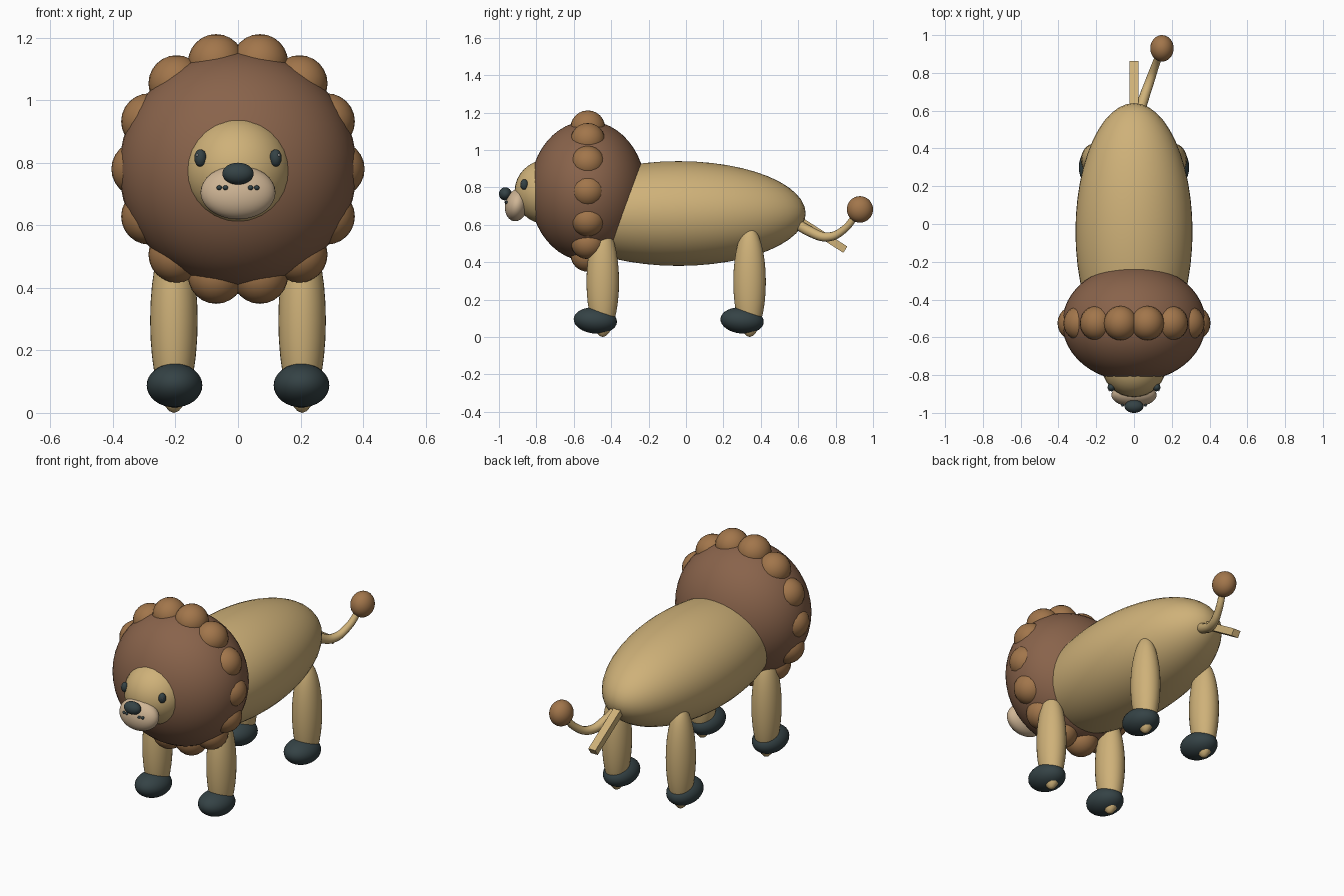
import bpy
from math import sin, cos, pi, radians
from mathutils import Vector

if "Cube" in bpy.data.objects:
    bpy.data.objects.remove(bpy.data.objects["Cube"])


def material(name, rgb):
    m = bpy.data.materials.new(name)
    m.diffuse_color = (*rgb, 1)
    m.use_nodes = True
    m.node_tree.nodes["Principled BSDF"].inputs["Base Color"].default_value = m.diffuse_color
    return m


TAN = material("tan", (0.62, 0.44, 0.19))
BROWN = material("brown", (0.25, 0.125, 0.07))
TUFT = material("tuft_brown", (0.36, 0.18, 0.07))
DARK = material("dark", (0.035, 0.055, 0.06))
CREAM = material("cream", (0.62, 0.46, 0.30))
WHITE = material("white", (0.9, 0.9, 0.9))


def ball(name, loc, radii, mat, rot=(0, 0, 0), segs=32):
    bpy.ops.mesh.primitive_uv_sphere_add(segments=segs, ring_count=segs // 2,
                                         radius=1, location=loc, rotation=rot)
    ob = bpy.context.object
    ob.name = name
    ob.scale = radii
    ob.data.materials.append(mat)
    bpy.ops.object.shade_smooth()
    return ob


# body, mane and head
ball("body", (0, -0.04, 0.66), (0.31, 0.68, 0.28), TAN, segs=48)
ball("mane", (0, -0.525, 0.78), (0.38, 0.31, 0.375), BROWN, segs=48)
ball("head", (0, -0.745, 0.775), (0.172, 0.172, 0.172), TAN)

# ring of mane tufts
for i in range(14):
    a = 2 * pi * i / 14
    ball(f"mane_tuft_{i}", (0.315 * cos(a), -0.525, 0.78 + 0.35 * sin(a)),
         (0.09, 0.092, 0.09), TUFT, segs=24)

# muzzle and nose
ball("muzzle", (0, -0.905, 0.705), (0.12, 0.062, 0.087), CREAM, (radians(-12), 0, 0))
ball("nose", (0, -0.966, 0.765), (0.05, 0.034, 0.035), DARK)

for side, s in (("left", 1), ("right", -1)):
    # eyes and muzzle dots
    ball(f"eye_{side}", (s * 0.12, -0.865, 0.815), (0.02, 0.021, 0.028), DARK, segs=16)
    ball(f"eye_glint_{side}", (s * 0.131, -0.882, 0.824), (0.004, 0.004, 0.004), WHITE, segs=8)
    for k, x in enumerate((0.04, 0.06)):
        ball(f"muzzle_dot_{side}_{k}", (s * x, -0.962 + 0.2 * (x - 0.04), 0.72),
             (0.009, 0.009, 0.008), DARK, segs=8)
    # legs and paws
    for end, y in (("front", -0.445), ("back", 0.34)):
        ball(f"{end}_leg_{side}", (s * 0.205, y, 0.295), (0.076, 0.087, 0.295), TAN)
        ball(f"{end}_paw_{side}", (s * 0.203, y - 0.04, 0.088), (0.089, 0.116, 0.07),
             DARK, (radians(-5), 0, 0))

# curved tail
cu = bpy.data.curves.new("tail", "CURVE")
cu.dimensions = "3D"
cu.bevel_depth = 0.024
cu.bevel_resolution = 4
cu.use_fill_caps = True
sp = cu.splines.new("BEZIER")
pts = [((0.015, 0.54, 0.645), 1.2), ((0.05, 0.66, 0.565), 1.15),
       ((0.085, 0.76, 0.535), 1.0), ((0.115, 0.845, 0.575), 0.85),
       ((0.145, 0.92, 0.67), 0.75)]
sp.bezier_points.add(len(pts) - 1)
for bp, (co, r) in zip(sp.bezier_points, pts):
    bp.co = co
    bp.radius = r
    bp.handle_left_type = bp.handle_right_type = "AUTO"
tail = bpy.data.objects.new("tail", cu)
bpy.context.collection.objects.link(tail)
cu.materials.append(TAN)
ball("tail_tip", (0.148, 0.93, 0.682), (0.062, 0.07, 0.071), TUFT)

# straight square peg beside the tail
a, b = Vector((0, 0.53, 0.672)), Vector((0, 0.852, 0.467))
bpy.ops.mesh.primitive_cube_add(size=1, location=(a + b) / 2)
peg = bpy.context.object
peg.name = "tail_peg"
peg.rotation_euler = (b - a).to_track_quat("Y", "Z").to_euler()
peg.scale = (0.045, (b - a).length, 0.04)
peg.data.materials.append(TAN)
